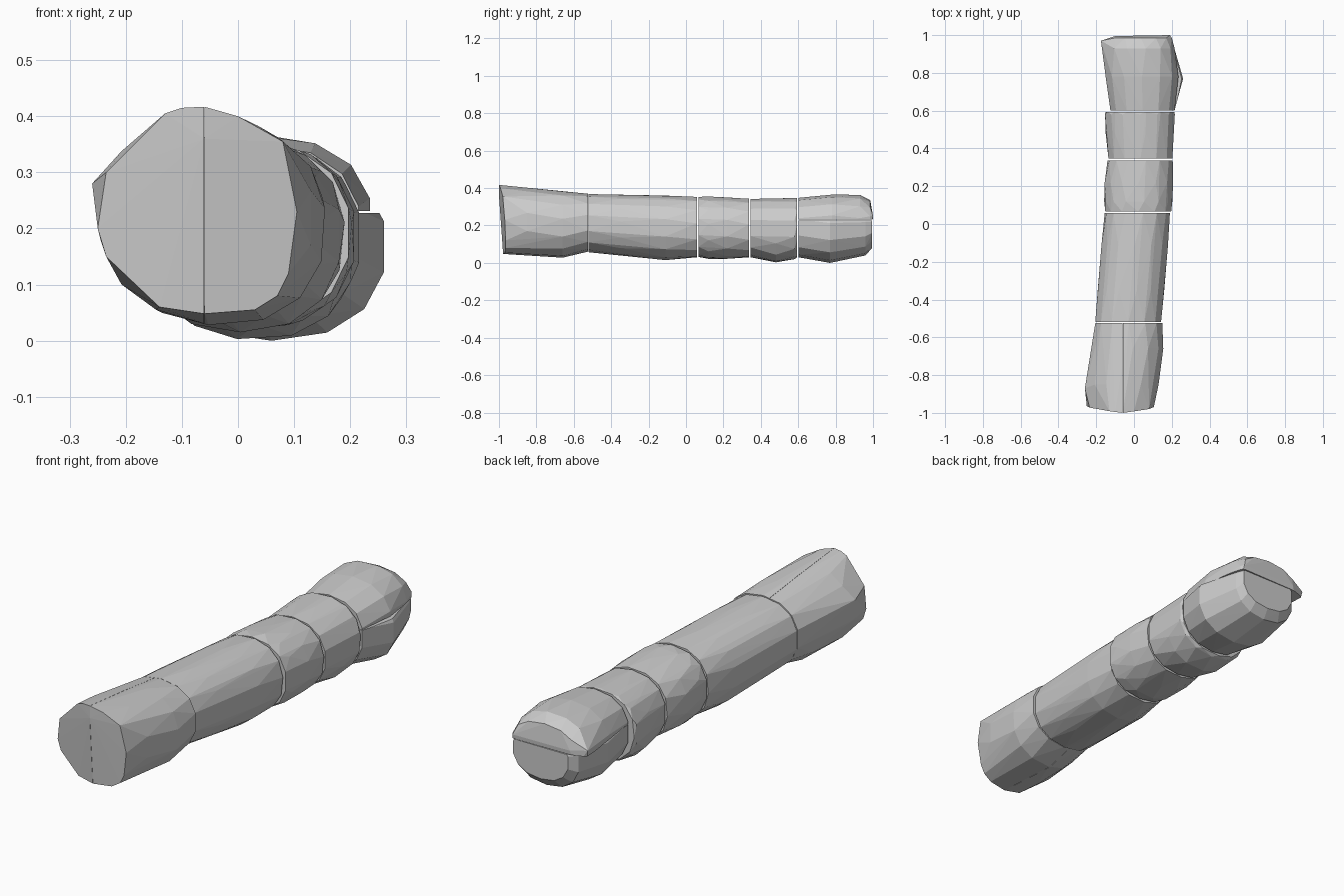
import bpy, bmesh, math
from mathutils import Vector

if "Cube" in bpy.data.objects:
    bpy.data.objects.remove(bpy.data.objects["Cube"])


def ring(y, x0, x1, z0, z1, n=14, power=2.3, turn=0.5):
    """Rounded polygon cross-section filling the given bounds."""
    pts = []
    for i in range(n):
        a = 2 * math.pi * (i + turn) / n
        c, s = math.cos(a), math.sin(a)
        u = math.copysign(abs(c) ** (2 / power), c)
        v = math.copysign(abs(s) ** (2 / power), s)
        pts.append((u, v))
    mu = max(p[0] for p in pts)
    mv = max(p[1] for p in pts)
    return [Vector(((x0 + x1) / 2 + u / mu * (x1 - x0) / 2, y,
                    (z0 + z1) / 2 + v / mv * (z1 - z0) / 2)) for u, v in pts]


def hull(name, pts, cut=None):
    """Faceted convex chunk, optionally cut by (point, normal)."""
    bm = bmesh.new()
    for p in pts:
        bm.verts.new(p)
    r = bmesh.ops.convex_hull(bm, input=bm.verts[:])
    loose = [v for v in bm.verts if not v.link_faces]
    bmesh.ops.delete(bm, geom=loose, context='VERTS')
    if cut:
        geom = bm.verts[:] + bm.edges[:] + bm.faces[:]
        res = bmesh.ops.bisect_plane(bm, geom=geom, plane_co=cut[0],
                                     plane_no=cut[1], clear_outer=True)
        edges = [e for e in res['geom_cut'] if isinstance(e, bmesh.types.BMEdge)]
        bmesh.ops.holes_fill(bm, edges=edges, sides=0)
    bmesh.ops.recalc_face_normals(bm, faces=bm.faces[:])
    me = bpy.data.meshes.new(name)
    bm.to_mesh(me)
    bm.free()
    ob = bpy.data.objects.new(name, me)
    bpy.context.collection.objects.link(ob)
    return ob


# Front butt of the log: irregular end face, halved along a vertical crack
face = [(-.25, .20), (-.235, .15), (-.14, .06), (-.06, .048), (.03, .055),
        (.07, .08), (.09, .12), (.105, .23), (.08, .355), (0, .40),
        (-.06, .417), (-.10, .415), (-.13, .405), (-.235, .30)]
butt = [Vector((x, -1 + .12 * abs(x + .06) + .06 * (.417 - z), z)) for x, z in face]
butt += [Vector((-.26, -.87, .28)), Vector((-.245, -.87, .18)), Vector((-.06, -1, .36))]
butt += ring(-.85, -.24, .13, .04, .398)
butt += ring(-.66, -.215, .155, .028, .382, turn=.3)
butt += ring(-.525, -.205, .15, .06, .37)
for side, s in (("left", 1), ("right", -1)):
    hull("front_butt_" + side, butt, (Vector((-.06 - s * .0005, 0, 0)), Vector((s, 0, 0))))

# Trunk pieces between the ring cracks: lists of (y, x0, x1, z0, z1)
trunk = {
    "long_trunk": [(-.52, -.205, .143, .057, .368), (-.35, -.192, .16, .04, .364),
                   (-.11, -.172, .18, .015, .360), (.058, -.155, .19, .03, .353)],
    "middle_trunk": [(.066, -.152, .197, .032, .353), (.12, -.158, .203, .022, .355),
                     (.22, -.155, .207, .022, .35), (.337, -.14, .205, .03, .343)],
    "rear_trunk": [(.346, -.135, .203, .03, .342), (.48, -.15, .21, .003, .344),
                   (.58, -.153, .216, .02, .347), (.594, -.15, .214, .03, .347)],
}
for name, rows in trunk.items():
    pts = []
    for i, row in enumerate(rows):
        pts += ring(*row, turn=.5 if i % 2 == 0 else .2)
    hull(name, pts)

# Rear end, split horizontally into an upper and a lower chunk
upper = (ring(.602, -.125, .215, .05, .348) + ring(.78, -.15, .235, .06, .365)
         + ring(.93, -.155, .215, .08, .364, turn=.2) + ring(.985, -.13, .20, .10, .335)
         + [Vector((-.175, .97, .26)), Vector((-.17, .965, .23)), Vector((.19, 1, .25)),
            Vector((-.10, .995, .25))])
hull("rear_end_upper", upper, (Vector((0, 0, .231)), Vector((0, 0, -1))))
lower = (ring(.602, -.125, .215, .03, .35) + ring(.77, -.14, .26, 0, .335, turn=.5)
         + ring(.96, -.12, .205, .04, .32) + ring(.995, -.09, .19, .08, .30))
hull("rear_end_lower", lower, (Vector((0, 0, .228)), Vector((0, 0, 1))))
